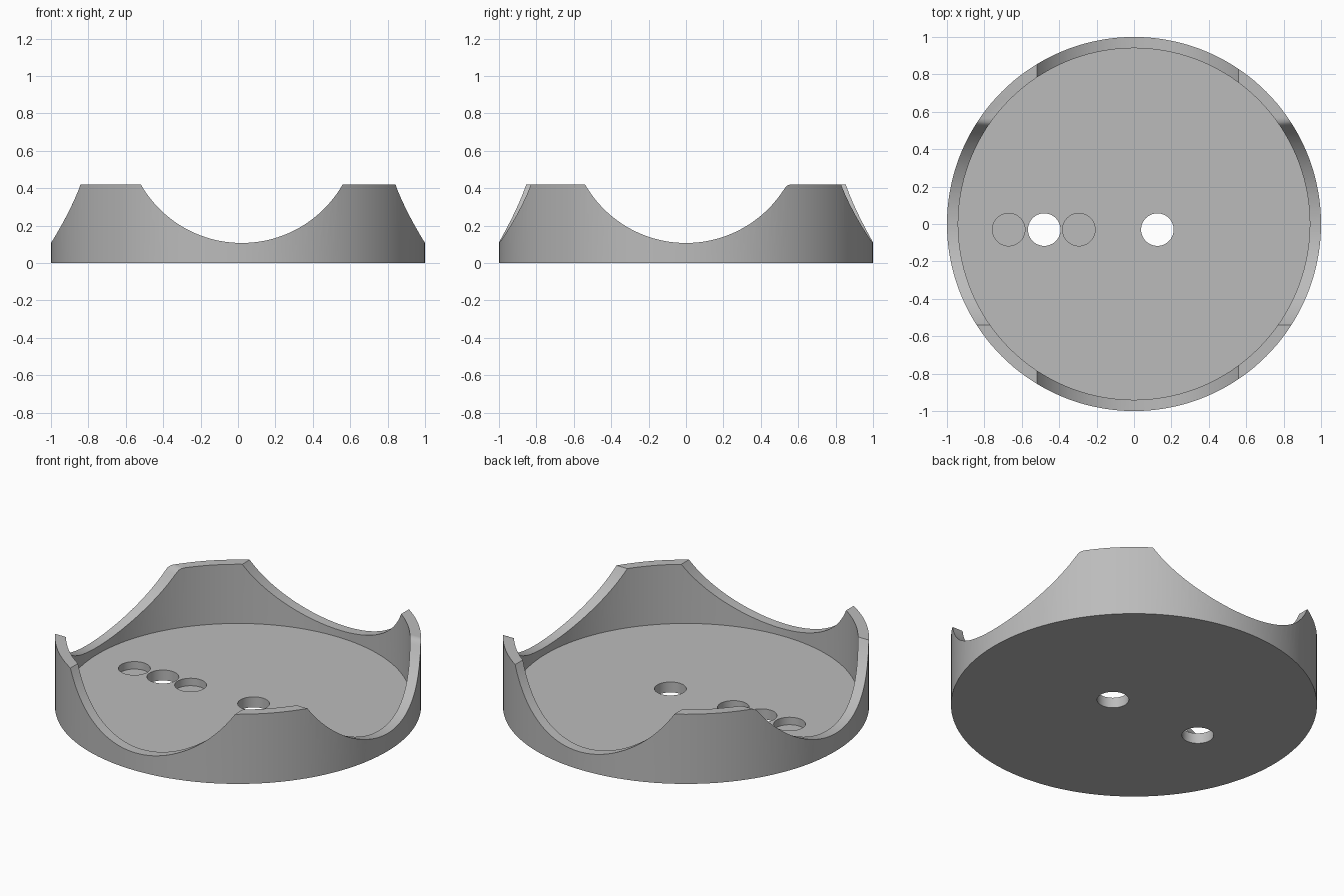
import bpy, bmesh
from math import sin, cos, pi, asin

if "Cube" in bpy.data.objects:
    bpy.data.objects.remove(bpy.data.objects["Cube"])

HEIGHT, FLOOR, INNER = 0.42, 0.063, 0.94
grey = bpy.data.materials.new("plain grey")
grey.use_nodes = True
colour = (0.5, 0.5, 0.5, 1)
grey.diffuse_color = colour
grey.node_tree.nodes["Principled BSDF"].inputs["Base Color"].default_value = colour


def finish(bm, name):
    bmesh.ops.recalc_face_normals(bm, faces=bm.faces)
    mesh = bpy.data.meshes.new(name)
    bm.to_mesh(mesh)
    bm.free()
    mesh.materials.append(grey)
    obj = bpy.data.objects.new(name, mesh)
    bpy.context.collection.objects.link(obj)
    return obj


def prism(name, points, shift):
    """Close a loop of points into a face and push it along shift."""
    bm = bmesh.new()
    face = bm.faces.new([bm.verts.new(p) for p in points])
    side = bmesh.ops.extrude_face_region(bm, geom=[face])["geom"]
    verts = [v for v in side if isinstance(v, bmesh.types.BMVert)]
    bmesh.ops.translate(bm, verts=verts, vec=shift)
    return finish(bm, name)


def disc(name, x, y, radius, low, high, count):
    ring = [(x + radius * cos(2 * pi * i / count),
             y + radius * sin(2 * pi * i / count), low) for i in range(count)]
    return prism(name, ring, (0, 0, high - low))


def cut(target, cutter):
    mod = target.modifiers.new("cut", 'BOOLEAN')
    mod.operation, mod.solver, mod.object = 'DIFFERENCE', 'EXACT', cutter
    bpy.context.view_layer.objects.active = target
    bpy.ops.object.modifier_apply(modifier=mod.name)
    bpy.data.objects.remove(cutter)


# Round tray with a hollow centre
tray = disc("scalloped_tray", 0, 0, 1, 0, HEIGHT, 144)
cut(tray, disc("hollow", 0, 0, INNER, FLOOR, 1, 144))

# Circular scallops through the wall, one along each axis
R, CZ = 0.622, 0.729


def scallop(top_end):
    a0, a1 = -asin(0.54 / R), asin(top_end / R)
    arc = [a0 + (a1 - a0) * i / 48 for i in range(49)]
    return [(-0.56, 0.455)] + [(R * sin(a), CZ - R * cos(a)) for a in arc]


front_back = scallop(0.54) + [(0.56, 0.455), (0.56, 0.6), (-0.56, 0.6)]
cut(tray, prism("front_back_scallop",
                [(u + 0.02, -1.2, z) for u, z in front_back], (0, 2.4, 0)))
# The side scallop has a softened corner at the rear
sides = scallop(0.522) + [(0.537, 0.411), (0.55, 0.418), (0.57, 0.421),
                          (0.57, 0.6), (-0.56, 0.6)]
cut(tray, prism("side_scallop", [(-1.2, u, z) for u, z in sides], (2.4, 0, 0)))

# Row of floor holes: two go through, two are shallow recesses
for x, low in ((-0.67, 0.018), (-0.48, -0.1), (-0.295, 0.018), (0.125, -0.1)):
    cut(tray, disc("hole", x, -0.03, 0.087, low, 0.2, 48))

bpy.ops.object.select_all(action='DESELECT')
tray.select_set(True)
bpy.context.view_layer.objects.active = tray
bpy.ops.object.shade_smooth_by_angle(angle=0.5)
